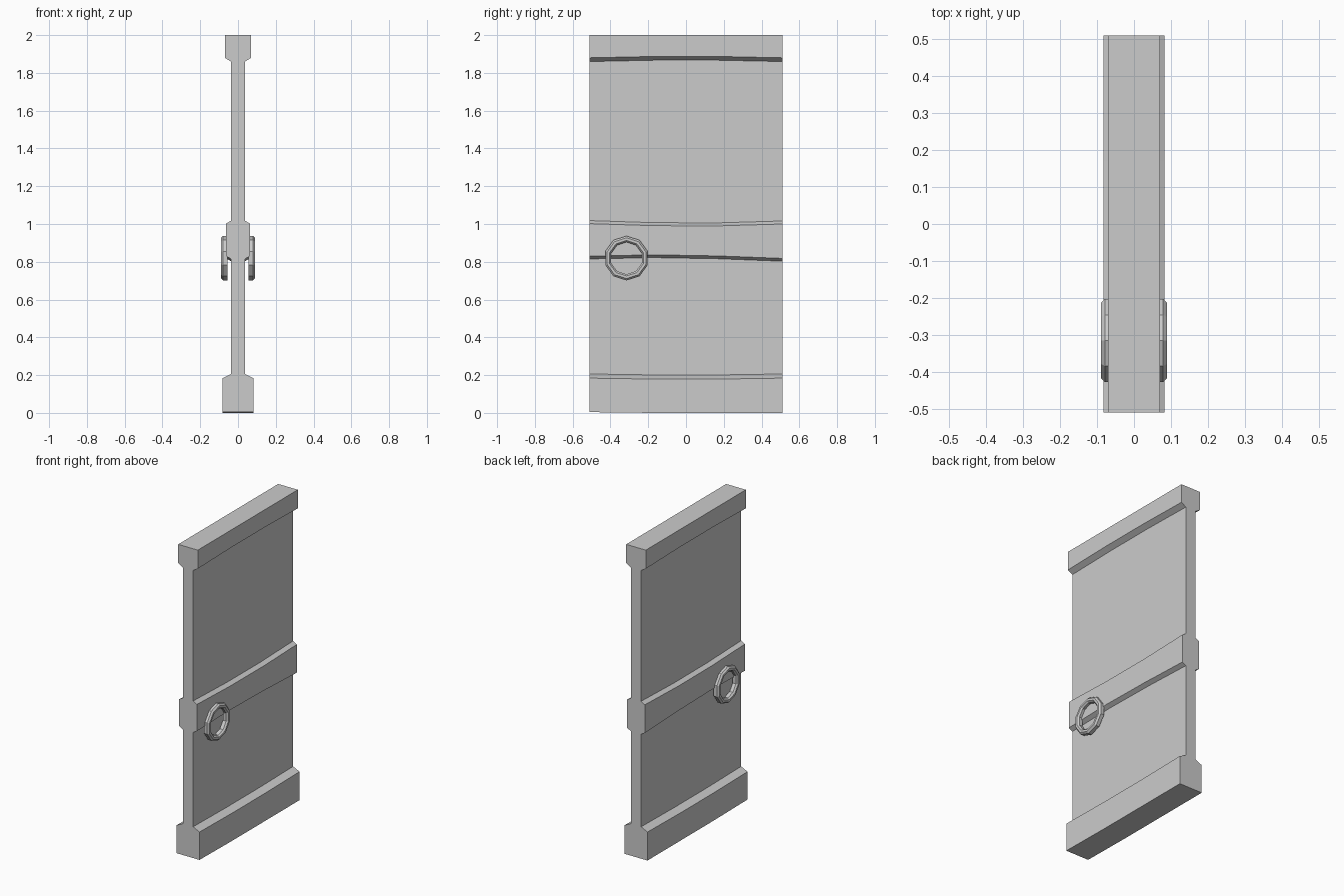
import bpy, bmesh, math

if "Cube" in bpy.data.objects:
    bpy.data.objects.remove(bpy.data.objects["Cube"])

YS = [-0.51, -0.17, 0.17, 0.51]   # stations along the door width
CORE = 0.037                      # half thickness of the panel


def finish(bm, name):
    bmesh.ops.recalc_face_normals(bm, faces=bm.faces)
    me = bpy.data.meshes.new(name)
    bm.to_mesh(me)
    bm.free()
    ob = bpy.data.objects.new(name, me)
    bpy.context.collection.objects.link(ob)
    return ob


def skin(name, rings, closed=False):
    """Join equal cross-sections into a flat-faced surface."""
    bm = bmesh.new()
    vs = [[bm.verts.new(p) for p in r] for r in rings]
    n, m = len(vs), len(vs[0])
    for i in range(n if closed else n - 1):
        a, b = vs[i], vs[(i + 1) % n]
        for j in range(m):
            k = (j + 1) % m
            bm.faces.new((a[j], a[k], b[k], b[j]))
    if not closed:
        bm.faces.new(vs[0])
        bm.faces.new(vs[-1])
    return finish(bm, name)


def rail(name, half, bottoms, tops, cut_bottom, cut_top):
    """Thick cross rail, slightly bowed, chamfered where it meets the panel."""
    rings = []
    for y, b, t in zip(YS, bottoms, tops):
        right = [(half if not cut_bottom else CORE, b)]
        if cut_bottom:
            right.append((half, b + cut_bottom))
        if cut_top:
            right.append((half, t - cut_top))
        right.append((half if not cut_top else CORE, t))
        left = [(-x, z) for x, z in reversed(right)]
        rings.append([(x, y, z) for x, z in right + left])
    return skin(name, rings)


# Thin door panel between the rails
skin("door_panel", [[(-CORE, y, 0.1), (CORE, y, 0.1), (CORE, y, 1.95), (-CORE, y, 1.95)]
                    for y in (YS[0], YS[-1])])

# Three rails
rail("top_rail", 0.07, [1.86, 1.867, 1.867, 1.86], [2.0] * 4, 0.02, 0)
rail("middle_rail", 0.063, [0.815, 0.822, 0.816, 0.803], [1.018, 1.007, 1.006, 1.016],
     0.015, 0.016)
rail("bottom_rail", 0.082, [0.004, 0.0, 0.0, 0.0], [0.206, 0.201, 0.201, 0.206], 0, 0.022)

# Ring handles: ten-sided hoop on both faces
section = [(0.118, 0.056), (0.118, 0.079), (0.108, 0.089),
           (0.094, 0.089), (0.085, 0.079), (0.085, 0.056)]
for side, name in ((1, "right_ring_handle"), (-1, "left_ring_handle")):
    hoop = []
    for i in range(10):
        a = math.tau * i / 10
        hoop.append([(side * x, -0.315 + r * math.sin(a), 0.819 + r * math.cos(a))
                     for r, x in section])
    skin(name, hoop, closed=True)
